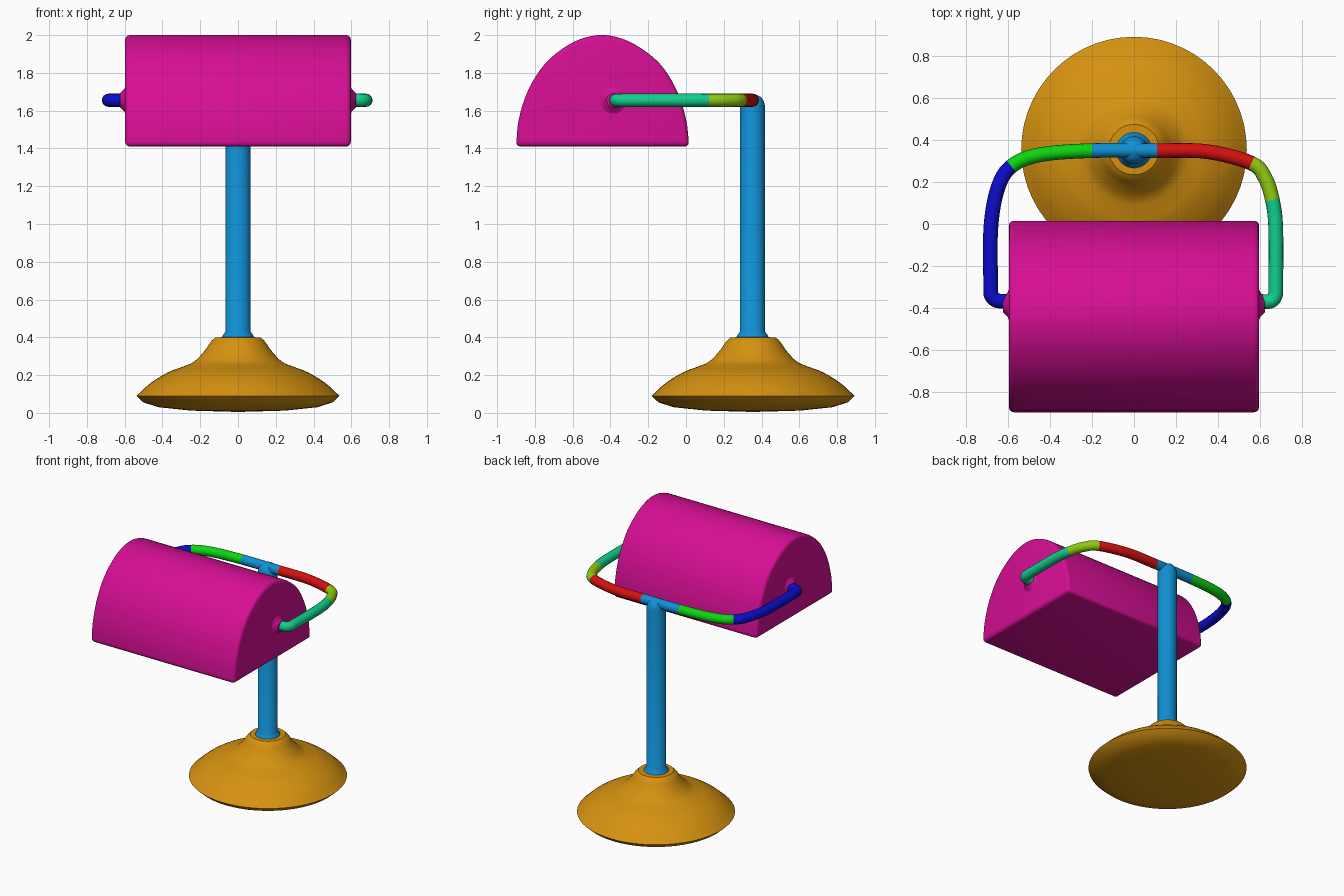
import bpy, bmesh, math
from mathutils import Vector

if "Cube" in bpy.data.objects:
    bpy.data.objects.remove(bpy.data.objects["Cube"])


def material(name, rgb):
    def lin(c):
        c /= 255
        return c / 12.92 if c <= 0.04045 else ((c + 0.055) / 1.055) ** 2.4
    m = bpy.data.materials.new(name)
    m.diffuse_color = (*[lin(c) for c in rgb], 1)
    m.use_nodes = True
    m.node_tree.nodes["Principled BSDF"].inputs["Base Color"].default_value = m.diffuse_color
    return m


def finish(name, bm, mat, angle=40):
    bmesh.ops.recalc_face_normals(bm, faces=bm.faces)
    me = bpy.data.meshes.new(name)
    bm.to_mesh(me)
    bm.free()
    ob = bpy.data.objects.new(name, me)
    bpy.context.collection.objects.link(ob)
    me.materials.append(mat)
    bpy.ops.object.select_all(action='DESELECT')
    bpy.context.view_layer.objects.active = ob
    ob.select_set(True)
    bpy.ops.object.shade_smooth_by_angle(angle=math.radians(angle))
    return ob


def smooth_path(pts, steps):
    """Catmull-Rom interpolation through the points."""
    p = [Vector(q) for q in pts]
    p = [2 * p[0] - p[1]] + p + [2 * p[-1] - p[-2]]
    out = []
    for i in range(1, len(p) - 2):
        a, b, c, d = p[i - 1:i + 3]
        for k in range(steps):
            t = k / steps
            out.append(0.5 * (2 * b + (c - a) * t + (2 * a - 5 * b + 4 * c - d) * t * t
                              + (3 * b - a - 3 * c + d) * t ** 3))
    return out + [p[-2]]


def lathe(name, profile, mat, y, n=56):
    """Revolve (radius, z) points about a vertical axis; end points sit on the axis."""
    bm = bmesh.new()
    vs = [bm.verts.new((r, y, z)) for r, z in profile]
    es = [bm.edges.new(e) for e in zip(vs, vs[1:])]
    bmesh.ops.spin(bm, geom=vs + es, cent=(0, y, 0), axis=(0, 0, 1),
                   angle=2 * math.pi, steps=n)
    bmesh.ops.remove_doubles(bm, verts=bm.verts, dist=0.0005)
    return finish(name, bm, mat)


def tube(name, pts, tangents, radius, mat, z, n=16):
    """Sweep a circle along a path in a horizontal plane."""
    bm = bmesh.new()
    rings = []
    for p, t in zip(pts, tangents):
        side = Vector((t.y, -t.x))
        ring = []
        for k in range(n):
            a = 2 * math.pi * k / n
            q = p + side * radius * math.cos(a)
            ring.append(bm.verts.new((q.x, q.y, z + radius * math.sin(a))))
        rings.append(ring)
    for r, s in zip(rings, rings[1:]):
        for k in range(n):
            j = (k + 1) % n
            bm.faces.new((r[k], r[j], s[j], s[k]))
    bm.faces.new(rings[0])
    bm.faces.new(rings[-1])
    return finish(name, bm, mat)


magenta = material("magenta", (214, 14, 148))
ochre = material("ochre", (214, 146, 16))
sky = material("sky blue", (16, 144, 212))
green = material("green", (12, 212, 16))
navy = material("deep blue", (12, 12, 205))
red = material("red", (214, 16, 16))
lime = material("olive green", (145, 205, 16))
teal = material("teal", (16, 208, 140))

AXIS_Y = 0.355
ARM_Z = 1.655

# Bell-shaped foot: shallow dished underside, sharp rim, flared top
under = [(0, 0.005), (0.25, 0.012), (0.42, 0.03), (0.50, 0.055), (0.538, 0.09)]
top = smooth_path([(0.538, 0.09), (0.46, 0.16), (0.37, 0.215), (0.30, 0.242), (0.235, 0.27),
                   (0.18, 0.325), (0.145, 0.375), (0.12, 0.40)], 4)
lathe("base", under + [tuple(p) for p in top[1:]] + [(0, 0.402)], ochre, AXIS_Y)

# Post with a small collar at the foot and a rounded top
lathe("post", [(0, 0.39), (0.085, 0.40), (0.08, 0.412), (0.066, 0.43), (0.066, 1.625),
               (0.06, 1.65), (0.045, 1.672), (0.02, 1.685), (0, 1.687)], sky, AXIS_Y - 0.003, 32)

# Half-round solid shade, extruded along x with softened edges
outline = smooth_path([(-0.90, 1.41), (-0.885, 1.555), (-0.835, 1.71), (-0.745, 1.85),
                       (-0.62, 1.95), (-0.50, 1.995), (-0.39, 1.995), (-0.27, 1.95),
                       (-0.14, 1.85), (-0.05, 1.71), (0.00, 1.555), (0.017, 1.41)], 4)
bm = bmesh.new()
end = bm.faces.new([bm.verts.new((-0.597, y, z)) for y, z in outline])
ext = bmesh.ops.extrude_face_region(bm, geom=[end])
bmesh.ops.translate(bm, vec=(1.194, 0, 0),
                    verts=[v for v in ext['geom'] if isinstance(v, bmesh.types.BMVert)])
bmesh.ops.recalc_face_normals(bm, faces=bm.faces)
sharp = [e for e in bm.edges if e.calc_face_angle(0) > math.radians(45)]
bmesh.ops.bevel(bm, geom=sharp, offset=0.024, segments=3, profile=0.5, affect='EDGES')
finish("shade", bm, magenta)

# Flared bosses where the arm meets the shade
for side, label in ((-1, "left"), (1, "right")):
    bm = bmesh.new()
    rings = []
    for x, r in ((0.59, 0.085), (0.603, 0.058), (0.625, 0.036)):
        rings.append([bm.verts.new((side * x, -0.385 + r * math.cos(k * math.pi / 10),
                                    ARM_Z + r * math.sin(k * math.pi / 10))) for k in range(20)])
    for a, b in zip(rings, rings[1:]):
        for k in range(20):
            j = (k + 1) % 20
            bm.faces.new((a[k], a[j], b[j], b[k]))
    bm.faces.new(rings[-1])
    finish(label + "_boss", bm, magenta)

# Curved yoke arm, split into coloured lengths
path = [(-0.60, -0.368), (-0.65, -0.366), (-0.678, -0.345), (-0.683, -0.30), (-0.683, -0.02),
        (-0.65, 0.17), (-0.585, 0.275), (-0.45, 0.33), (-0.20, 0.35), (0.11, 0.35), (0.35, 0.345),
        (0.56, 0.29), (0.625, 0.22), (0.66, 0.115), (0.676, -0.02), (0.676, -0.30),
        (0.672, -0.345), (0.65, -0.368), (0.60, -0.37)]
STEPS = 6
pts = smooth_path(path, STEPS)
tans = [(pts[min(i + 1, len(pts) - 1)] - pts[max(i - 1, 0)]).normalized()
        for i in range(len(pts))]
for name, a, b, mat in (("arm_left_end", 0, 6, navy), ("arm_left_bend", 6, 8, green),
                        ("arm_middle", 8, 9, sky), ("arm_right_bend", 9, 11, red),
                        ("arm_right_elbow", 11, 13, lime), ("arm_right_end", 13, 18, teal)):
    s = slice(a * STEPS, b * STEPS + 1)
    tube(name, pts[s], tans[s], 0.035, mat, ARM_Z)
